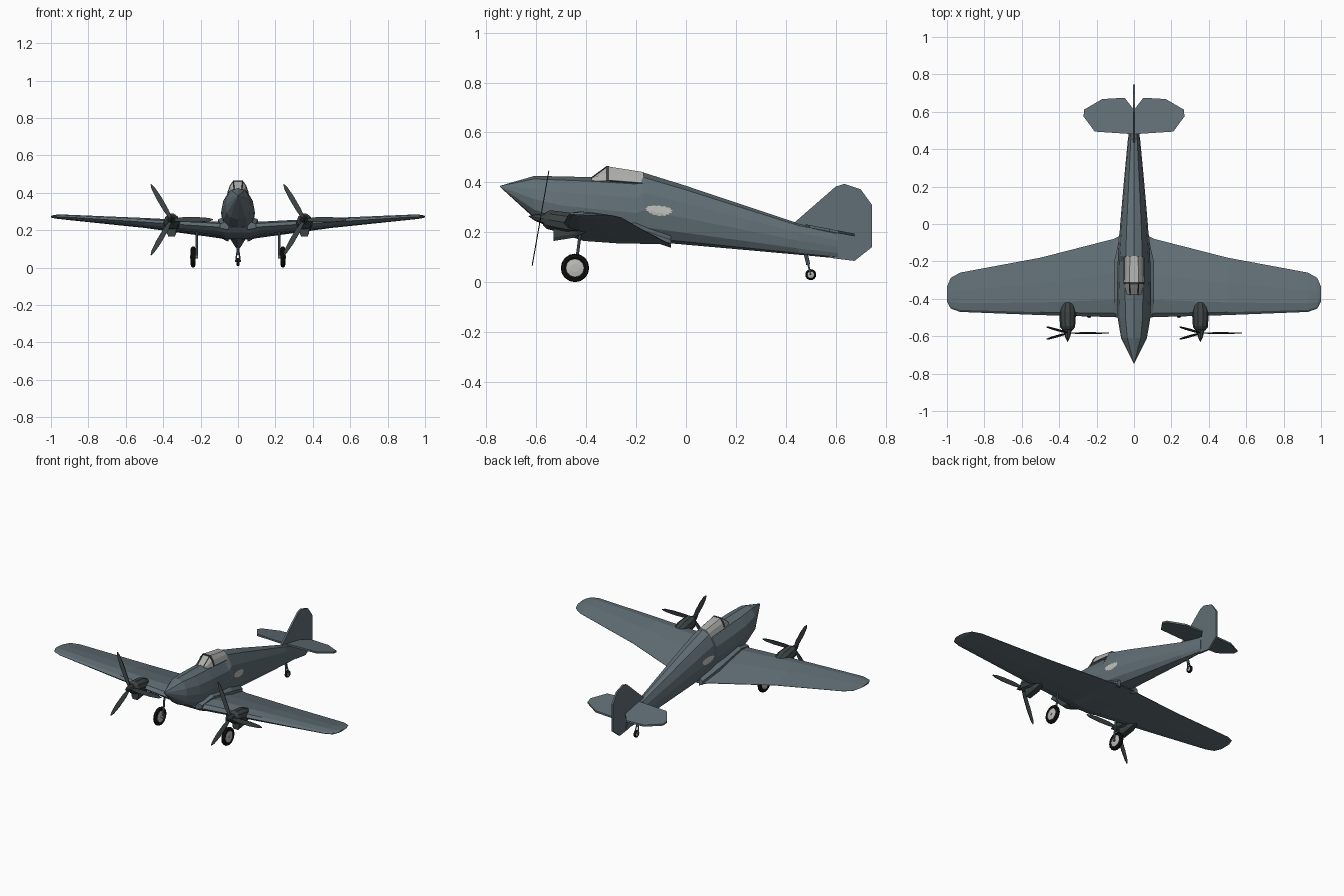
import bpy, bmesh, math
from mathutils import Vector, Matrix
from mathutils.bvhtree import BVHTree

if "Cube" in bpy.data.objects:
    bpy.data.objects.remove(bpy.data.objects["Cube"])


def mat(name, c):
    m = bpy.data.materials.new(name)
    m.diffuse_color = (*c, 1)
    m.use_nodes = True
    m.node_tree.nodes["Principled BSDF"].inputs["Base Color"].default_value = m.diffuse_color
    return m


GREY = mat("blue_grey_paint", (0.118, 0.158, 0.178))
DARK = mat("dark_engine_grey", (0.045, 0.055, 0.056))
BLACK = mat("tyre_black", (0.006, 0.006, 0.006))
PALE = mat("pale_metal", (0.50, 0.50, 0.48))
GLASS = mat("canopy_glass", (0.42, 0.42, 0.41))


def finish(name, bm, material, matrix=None):
    if matrix:
        bm.transform(matrix)
    bmesh.ops.recalc_face_normals(bm, faces=bm.faces)
    me = bpy.data.meshes.new(name)
    bm.to_mesh(me)
    me.materials.append(material)
    ob = bpy.data.objects.new(name, me)
    bpy.context.collection.objects.link(ob)
    return ob, bm


def loft(name, rings, material, matrix=None):
    """Skin closed rings of equal length and cap both ends."""
    bm = bmesh.new()
    vs = [[bm.verts.new(p) for p in r] for r in rings]
    n = len(vs[0])
    for a, b in zip(vs, vs[1:]):
        for i in range(n):
            j = (i + 1) % n
            bm.faces.new((a[i], a[j], b[j], b[i]))
    bm.faces.new(vs[0])
    bm.faces.new(vs[-1])
    bmesh.ops.remove_doubles(bm, verts=bm.verts, dist=1e-5)
    return finish(name, bm, material, matrix)


def lathe(name, profile, sides, material, matrix=None):
    """Revolve (y, radius) pairs round the y axis."""
    rings = [[(r * math.cos(2 * math.pi * i / sides), y, r * math.sin(2 * math.pi * i / sides))
              for i in range(sides)] for y, r in profile]
    return loft(name, rings, material, matrix)


def rod(name, a, b, r, material, sides=8):
    a, b = Vector(a), Vector(b)
    q = Vector((0, 1, 0)).rotation_difference(b - a).to_matrix().to_4x4()
    return lathe(name, [(0, r), ((b - a).length, r)], sides, material, Matrix.Translation(a) @ q)


# Fuselage: (y, half width, bottom z, top z)
SHAPE = [(0, 0), (.58, .05), (.9, .2), (1, .45), (.88, .7), (.52, .93), (0, 1)]
SHAPE += [(-x, z) for x, z in SHAPE[-2:0:-1]]
stations = [(-.745, .002, .381, .386), (-.61, .069, .258, .425), (-.5, .088, .212, .424),
            (-.37, .091, .19, .42), (-.2, .087, .168, .41), (-.17, .085, .165, .439),
            (0, .074, .15, .386), (.25, .052, .128, .302), (.45, .033, .11, .236), (.61, .01, .095, .2)]
_, body = loft("fuselage", [[(x * w, y, lo + z * (hi - lo)) for x, z in SHAPE]
                            for y, w, lo, hi in stations], GREY)
tree = BVHTree.FromBMesh(body)

# Wing: (x, leading y, leading z, trailing y, trailing z, thickness)
FOIL = [(0, 0), (.05, .32), (.22, .58), (.55, .45), (1, .02), (1, -.02), (.5, -.32), (.2, -.42), (.05, -.26)]
half = [(.07, -.5, .213, -.06, .153, .085), (.11, -.498, .217, -.08, .16, .07),
        (.5, -.487, .243, -.18, .213, .05), (.93, -.47, .271, -.26, .259, .026),
        (.98, -.452, .272, -.288, .266, .02), (1, -.415, .272, -.335, .27, .008)]
wing = [(-s[0], *s[1:]) for s in half[::-1]] + half
loft("wing", [[(x, ly + c * (ty - ly), lz + c * (tz - lz) + o * t) for c, o in FOIL]
              for x, ly, lz, ty, tz, t in wing], GREY)

# Root fairings blending the wing into the body
for s, side in ((-1, "left"), (1, "right")):
    loft(side + "_wing_fairing",
         [[(s * .05, y, hi), (s * w, y, lo + .012), (s * w, y, lo - .01), (s * .05, y, lo - .02)]
          for y, w, lo, hi in [(-.5, .095, .222, .25), (-.4, .108, .245, .28),
                               (-.2, .106, .205, .26), (-.06, .075, .158, .19)]], GREY)


def plate(name, pts, offset, material):
    """Closed slab from an outline and a thickness vector."""
    o = Vector(offset) / 2
    return loft(name, [[Vector(p) - o for p in pts], [Vector(p) + o for p in pts]], material)


# Tail surfaces
plate("tail_fin", [(0, y, z) for y, z in [
    (.43, .235), (.6, .383), (.635, .394), (.7, .372), (.745, .31), (.745, .14),
    (.675, .085), (.58, .097), (.5, .15)]], (.011, 0, 0), GREY)
for s, side in ((-1, "left"), (1, "right")):
    plate(side + "_tailplane", [(s * x, y, .226 - (y - .48) * .19) for x, y in [
        (0, .48), (.03, .482), (.21, .494), (.27, .575), (.266, .612), (.17, .668),
        (.05, .675), (.0, .61)]], (0, 0, .011), GREY)

# Canopy: each arch is (y, sill z, top z, sill half width, top half width)
def arch(y, lo, hi, w, t, grow=0):
    w, t, hi = w + grow, t + grow, hi + grow
    return [(-w, y, lo), (-(w * .5 + t * .5) - .003, y, (lo + hi) / 2 + .005), (-t, y, hi),
            (t, y, hi), ((w * .5 + t * .5) + .003, y, (lo + hi) / 2 + .005), (w, y, lo)]


loft("canopy_glass", [arch(-.378, .405, .418, .038, .022), arch(-.315, .405, .464, .054, .024),
                      arch(-.17, .395, .441, .052, .022)], GLASS)
loft("canopy_frame", [arch(-.321, .405, .463, .054, .024, .0015),
                      arch(-.309, .405, .463, .054, .024, .0015)], DARK)
for s, side in ((-1, "left"), (1, "right")):
    rod(side + "_windscreen_post", (s * .022, -.378, .418), (s * .024, -.315, .464), .003, DARK, 4)
    rod(side + "_canopy_sill", (s * .054, -.315, .408), (s * .053, -.175, .397), .003, GREY, 4)

# Ragged pale patch on each side, laid on the body surface
for s, side in ((-1, "left"), (1, "right")):
    bm = bmesh.new()
    rows = []
    for k in (0.01, .5, 1):
        row = []
        for i in range(28):
            a = 2 * math.pi * i / 28
            f = k * (1 + (.09 if i % 2 else -.07) + .06 * math.sin(3 * a))
            y, z = -.108 + .051 * f * math.cos(a), .287 - .004 * math.cos(a) * f + .02 * f * math.sin(a)
            hit = tree.ray_cast(Vector((s, y, z)), Vector((-s, 0, 0)))[0]
            row.append(bm.verts.new((hit.x + s * .003, y, z)))
        rows.append(row)
    for a, b in zip(rows, rows[1:]):
        for i in range(28):
            f = bm.faces.new((a[i], a[i - 1], b[i - 1], b[i]))
    bm.faces.new(rows[0])
    finish(side + "_side_patch", bm, PALE)
    me = bpy.data.objects[side + "_side_patch"].data
    if me.polygons[0].normal.x * s < 0:
        me.flip_normals()

# Engines with three-bladed propellers, tilted nose up
BLADE = [(.01, .007), (.06, .013), (.14, .014), (.2, .009), (.222, .002)]
for s, side in ((-1, "left"), (1, "right")):
    M = Matrix.Translation((s * .355, -.583, .256)) @ Matrix.Rotation(math.radians(-10), 4, 'X')
    lathe(side + "_engine", [(.014, .026), (.032, .04), (.11, .045), (.155, .036), (.187, .012)],
          10, DARK, M)
    lathe(side + "_spinner", [(-.048, .001), (-.02, .014), (.016, .022)], 8, DARK, M)
    loft(side + "_engine_intake", [[(s * .355 + x * w, y, z) for x, z in
                                    [(-.7, lo), (.7, lo), (1, lo + .015), (1, .215), (-1, .215), (-1, lo + .015)]]
                                   for y, w, lo in [(-.53, .024, .165), (-.45, .026, .178), (-.4, .015, .2)]], DARK)
    for n in range(3):
        pts = [(r, 0, w) for r, w in BLADE] + [(r, 0, -w) for r, w in BLADE[::-1]]
        ob, _ = plate(f"{side}_propeller_blade_{n + 1}", pts, (0, .004, 0), DARK)
        ob.data.transform(M @ Matrix.Rotation(math.radians(120 * n), 4, 'Y'))


# Wheels: tyre ring plus pale hub, axle along x
def wheel(name, x, y, z, r, w):
    M = Matrix.Translation((x, y, z)) @ Matrix.Rotation(math.pi / 2, 4, 'Z')
    lathe(name + "_tyre", [(-w * .6, r * .62), (-w, r * .75), (-w * .7, r * .94), (0, r),
                           (w * .7, r * .94), (w, r * .75), (w * .6, r * .62)], 16, BLACK, M)
    lathe(name + "_hub", [(-w * .95, r * .3), (-w * .7, r * .64), (w * .7, r * .64), (w * .95, r * .3)],
          12, PALE, M)


# Landing gear
for s, side in ((-1, "left"), (1, "right")):
    wheel(side + "_wheel", s * .24, -.445, .057, .057, .013)
    rod(side + "_gear_leg", (s * .22, -.422, .21), (s * .22, -.443, .05), .006, GREY)
    rod(side + "_axle", (s * .215, -.445, .057), (s * .256, -.445, .057), .008, PALE)
wheel("tail_wheel", 0, .5, .03, .022, .009)
rod("tail_gear_leg", (0, .478, .12), (0, .49, .07), .008, GREY)
for s, side in ((-1, "left"), (1, "right")):
    rod(side + "_tail_fork", (s * .006, .487, .08), (s * .012, .5, .03), .004, GREY, 6)
